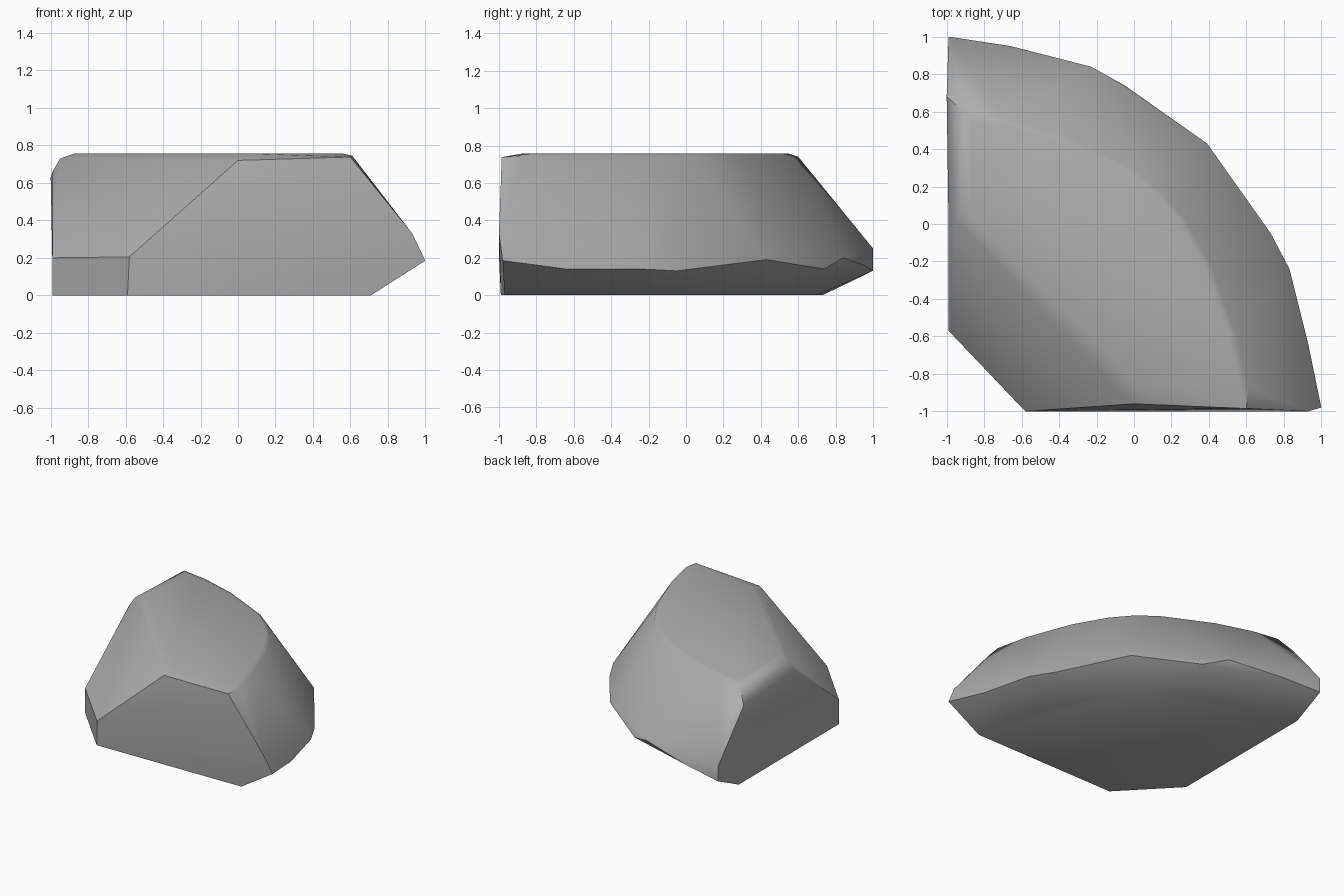
import bpy, bmesh, math
from mathutils import Vector

cube = bpy.data.objects.get("Cube")
if cube:
    bpy.data.objects.remove(cube, do_unlink=True)

# One plain stone colour
stone = bpy.data.materials.new("stone_grey")
stone.use_nodes = True
colour = (0.42, 0.42, 0.42, 1)
stone.diffuse_color = colour
shader = next(n for n in stone.node_tree.nodes if n.type == 'BSDF_PRINCIPLED')
shader.inputs["Base Color"].default_value = colour
shader.inputs["Roughness"].default_value = 0.9

corner = Vector((-0.99, -0.97, 0))


def arc(radius, height, start, end, steps):
    """Points on a horizontal arc swept around the square corner."""
    points = []
    for i in range(steps + 1):
        angle = math.radians(start + (end - start) * i / steps)
        points.append(corner + Vector((radius * math.cos(angle),
                                       radius * math.sin(angle), height)))
    return points


# Flat foot, with the front corner cut off
foot = arc(1.7, 0, 0, 90, 8)
foot += [Vector((-0.99, -0.57, 0)), Vector((-0.59, -0.99, 0))]

# Widest, slightly uneven outer rim
rim = [Vector(p) for p in (
    (1, -0.98, 0.185), (0.93, -1, 0.33), (0.93, -0.64, 0.14),
    (0.83, -0.24, 0.14), (0.73, -0.05, 0.13), (0.39, 0.43, 0.19),
    (-0.05, 0.74, 0.14), (-0.23, 0.84, 0.2), (-0.66, 0.95, 0.16),
    (-0.99, 1, 0.25), (-0.99, 1, 0.13))]

# Shoulder between the sloping flank and the crown
shoulder = [Vector(p) for p in (
    (0.6, -0.985, 0.738), (0.61, -0.87, 0.745), (0.55, -0.6, 0.745),
    (0.42, -0.23, 0.74), (0.27, 0.03, 0.74), (0.15, 0.17, 0.74),
    (0, 0.29, 0.74), (-0.4, 0.48, 0.74), (-0.7, 0.57, 0.74),
    (-0.91, 0.6, 0.74))]

# Crown is the shoulder drawn inwards, ending along the chamfer
centre = Vector((-0.2, -0.2, 0))
crown = []
for p in shoulder[1:]:
    q = centre.lerp(p, 0.93)
    crown.append(Vector((q.x, q.y, 0.758)))
crown += [Vector((-0.87, 0.02, 0.758)), Vector((0.02, -0.87, 0.758))]

# Sloping chamfer and the small bevel on the left side
chamfer = [Vector(p) for p in (
    (-0.99, -0.57, 0.2), (-0.58, -1, 0.205),
    (-0.95, 0.02, 0.73), (0, -0.96, 0.72),
    (-1, 0.68, 0.63), (-0.99, 0, 0.66))]

# Wrap the contours in one solid skin
bm = bmesh.new()
for p in foot + rim + shoulder + crown + chamfer:
    bm.verts.new(p)
hull = bmesh.ops.convex_hull(bm, input=bm.verts[:])
loose = {g for g in hull["geom_interior"] + hull["geom_unused"]
         if isinstance(g, bmesh.types.BMVert)}
bmesh.ops.delete(bm, geom=list(loose), context='VERTS')
bmesh.ops.dissolve_limit(bm, angle_limit=math.radians(2),
                         verts=bm.verts[:], edges=bm.edges[:])
bmesh.ops.recalc_face_normals(bm, faces=bm.faces[:])

mesh = bpy.data.meshes.new("rock")
bm.to_mesh(mesh)
bm.free()
mesh.materials.append(stone)
rock = bpy.data.objects.new("rock", mesh)
bpy.context.collection.objects.link(rock)

# Soft worn facets with crisp main ridges
bpy.ops.object.select_all(action='DESELECT')
rock.select_set(True)
bpy.context.view_layer.objects.active = rock
bpy.ops.object.shade_smooth_by_angle(angle=math.radians(40))
